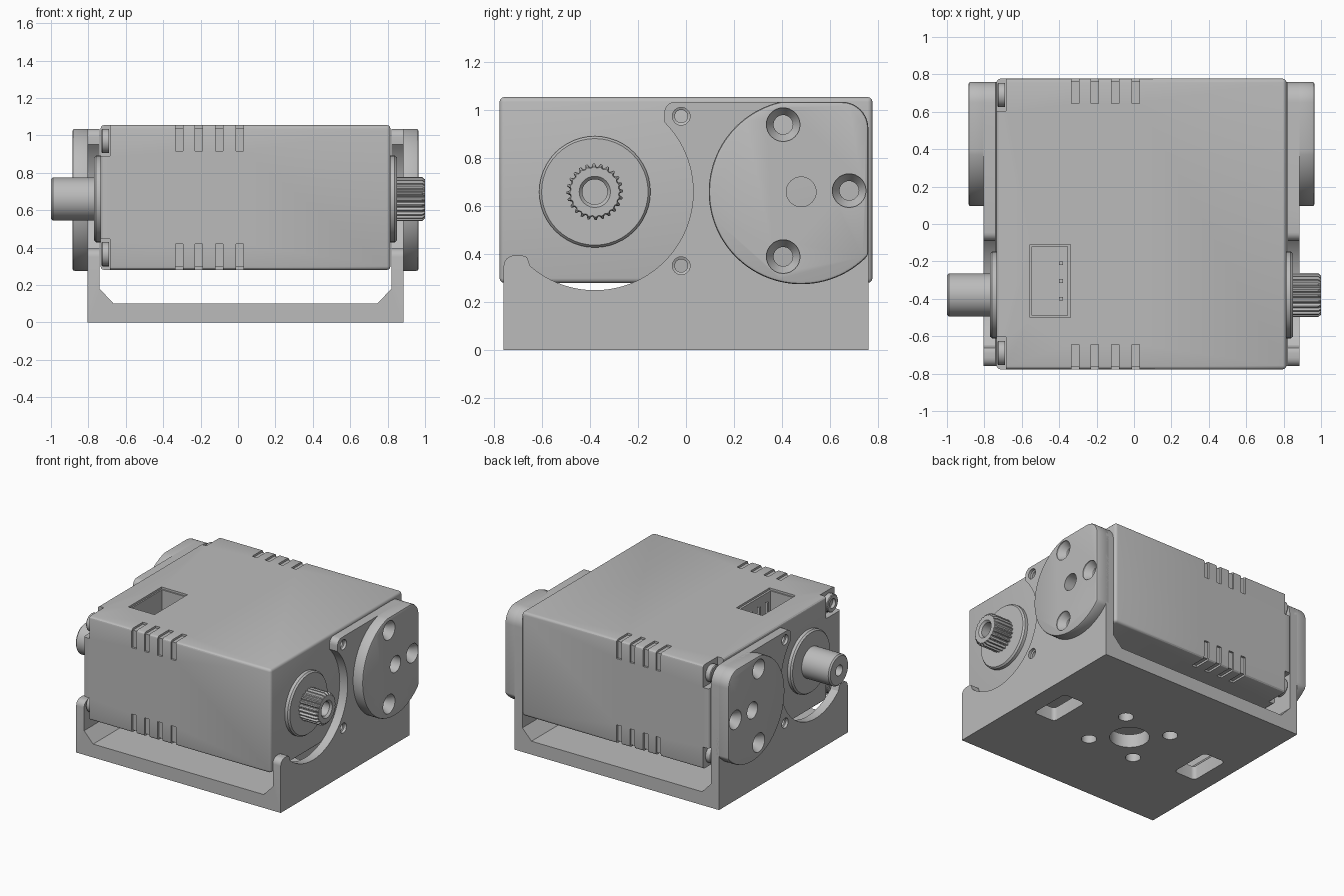
import bpy, bmesh, math
from mathutils import Vector

cube = bpy.data.objects.get("Cube")
if cube:
    bpy.data.objects.remove(cube, do_unlink=True)

grey = bpy.data.materials.new("light_grey")
grey.use_nodes = True
grey.diffuse_color = (0.5, 0.5, 0.5, 1)
grey.node_tree.nodes["Principled BSDF"].inputs["Base Color"].default_value = (0.5, 0.5, 0.5, 1)

MID = 0.04                  # symmetry plane of body and bracket
SHAFT = (-0.38, 0.66)       # y, z of the output axis
BOSS = (0.48, 0.66)         # y, z of the boss disc


def finish(name, bm):
    bmesh.ops.recalc_face_normals(bm, faces=bm.faces)
    mesh = bpy.data.meshes.new(name)
    bm.to_mesh(mesh)
    bm.free()
    mesh.materials.append(grey)
    obj = bpy.data.objects.new(name, mesh)
    bpy.context.scene.collection.objects.link(obj)
    return obj


def loft(name, rings):
    """Skin equal-length rings of points and cap both ends."""
    bm = bmesh.new()
    rows = [[bm.verts.new(p) for p in ring] for ring in rings]
    n = len(rows[0])
    for a, b in zip(rows, rows[1:]):
        for i in range(n):
            j = (i + 1) % n
            bm.faces.new((a[i], a[j], b[j], b[i]))
    bm.faces.new(rows[0])
    bm.faces.new(rows[-1])
    return finish(name, bm)


def prism(name, pts, axis, lo, hi):
    place = {"x": lambda u, v, w: (w, u, v),
             "y": lambda u, v, w: (u, w, v),
             "z": lambda u, v, w: (u, v, w)}[axis]
    return loft(name, [[place(u, v, w) for u, v in pts] for w in (lo, hi)])


def arc(c, r, a0, a1, n):
    angles = [math.radians(a0 + (a1 - a0) * i / n) for i in range(n + 1)]
    return [(c[0] + r * math.cos(a), c[1] + r * math.sin(a)) for a in angles]


def circle(c, r, n=48):
    return arc(c, r, 0, 360, n)[:-1]


def lathe(name, c, stations, n=48):
    """Turned part along x from (x, radius) stations."""
    return loft(name, [[(x, y, z) for y, z in circle(c, r, n)] for x, r in stations])


def box(name, lo, hi):
    (x0, y0, z0), (x1, y1, z1) = lo, hi
    return prism(name, [(x0, y0), (x1, y0), (x1, y1), (x0, y1)], "z", z0, z1)


def apply(obj, mod):
    with bpy.context.temp_override(object=obj, active_object=obj):
        bpy.ops.object.modifier_apply(modifier=mod.name)


def boolean(obj, cutter, operation="DIFFERENCE", keep=False):
    mod = obj.modifiers.new("cut", "BOOLEAN")
    mod.operation = operation
    mod.solver = "EXACT"
    mod.object = cutter
    apply(obj, mod)
    if not keep:
        bpy.data.objects.remove(cutter, do_unlink=True)


def bevel(obj, width, segments=2):
    mod = obj.modifiers.new("bevel", "BEVEL")
    mod.width = width
    mod.segments = segments
    mod.limit_method = "ANGLE"
    mod.angle_limit = math.radians(40)
    apply(obj, mod)


# Motor case with rounded edges
X0, X1, Y, Z0, Z1 = -0.735, 0.815, 0.777, 0.28, 1.055
case = box("motor_case", (X0, -Y, Z0), (X1, Y, Z1))
bevel(case, 0.02, 3)

# Short grooves across the four long edges
for x in (-0.315, -0.21, -0.1, 0.01):
    for s in (-1, 1):
        for z, zin in ((Z0, 0.42), (Z1, 0.915)):
            d = math.copysign(0.015, zin - z)
            y, yin = s * Y, s * 0.645
            e = s * 0.015
            pts = [(y + e, z - d), (yin, z - d), (yin, z + d),
                   (y - e, z + d), (y - e, zin), (y + e, zin)]
            boolean(case, prism("groove", pts, "x", x - 0.02, x + 0.02))

# Corner pockets with screw heads on the plain shaft end
for s in (-1, 1):
    for z, t in ((Z0, 1), (Z1, -1)):
        zs = sorted((z - 0.05 * t, z + 0.165 * t))
        ys = sorted((s * 0.605, s * 0.85))
        boolean(case, box("pocket", (-0.8, ys[0], zs[0]), (-0.685, ys[1], zs[1])))
        lathe("case_screw", (s * 0.69, z + 0.085 * t),
              [(-0.69, 0.065), (-0.725, 0.065), (-0.73, 0.06),
               (-0.73, 0.035), (-0.705, 0.035)], 24)

# Connector socket with pins
boolean(case, box("socket_rim", (-0.555, -0.5, 1.04), (-0.34, -0.11, 1.2)))
boolean(case, box("socket", (-0.545, -0.49, 0.85), (-0.355, -0.12, 1.2)))
for y in (-0.4, -0.305, -0.21):
    box("connector_pin", (-0.4, y - 0.01, 0.84), (-0.38, y + 0.01, 1.0))

# Collars and shafts
for side, s in (("left", 1), ("right", -1)):
    lathe(side + "_collar", SHAFT,
          [(MID + s * 0.76, 0.232), (MID + s * 0.798, 0.232),
           (MID + s * 0.81, 0.222), (MID + s * 0.81, 0.12)])
lathe("plain_shaft", SHAFT,
      [(-0.75, 0.115), (-0.99, 0.115), (-1.0, 0.105), (-1.0, 0.04), (-0.9, 0.04)])

TEETH = 24


def tooth_ring(x, outer, inner):
    pts = []
    for i in range(TEETH * 4):
        a = 2 * math.pi * i / (TEETH * 4)
        r = outer if i % 4 < 2 else inner
        pts.append((x, SHAFT[0] + r * math.cos(a), SHAFT[1] + r * math.sin(a)))
    return pts


loft("splined_shaft", [tooth_ring(x, a, b) for x, a, b in (
    (0.83, 0.118, 0.104), (0.985, 0.118, 0.104), (1.0, 0.104, 0.1),
    (1.0, 0.065, 0.065), (0.985, 0.052, 0.052), (0.9, 0.052, 0.052))])

# U bracket: front outline intersected with side outline
half = [(0.845, 0), (0.845, 1.035), (0.78, 1.035), (0.78, 0.18), (0.705, 0.1)]
u_shape = [(MID + x, z) for x, z in half] + [(MID - x, z) for x, z in reversed(half)]
bracket = prism("bracket", u_shape, "y", -0.9, 0.9)
side = [(-0.76, 0), (0.76, 0)]
side += arc((0.65, 0.925), 0.11, 0, 90, 10)
side += arc((-0.045, 0.99), 0.045, 90, 180, 6)
side += arc(SHAFT, 0.41, 45, -131, 48)
side += arc((-0.69, 0.34), 0.055, 60, 90, 3)
side += arc((-0.715, 0.35), 0.045, 90, 180, 6)
boolean(bracket, prism("side_outline", side, "x", -1.2, 1.2), "INTERSECT")

# Raised boss discs on the outside of both bracket arms
bosses = []
outline = arc(BOSS, 0.385, 103, 317, 60) + arc((0.65, 0.925), 0.11, 0, 90, 10)
outline = [(min(y, 0.76), min(z, 1.035)) for y, z in outline]
for name, s in (("left_boss", 1), ("right_boss", -1)):
    boss = prism(name, outline, "x", MID + s * 0.81, MID + s * 0.925)
    bevel(boss, 0.012)
    bosses.append((boss, s))

# Countersunk holes, pivot hole and small arm holes
for boss, s in bosses:
    for c in ((0.405, 0.94), (0.68, 0.665), (0.405, 0.39)):
        hole = lathe("hole", c, [(MID + s * x, r) for x, r in (
            (0.95, 0.07), (0.915, 0.07), (0.87, 0.04), (0.74, 0.04))], 32)
        boolean(boss, hole, keep=True)
        boolean(bracket, hole)
    hole = lathe("hole", BOSS, [(MID + s * 0.95, 0.062), (MID + s * 0.74, 0.062)], 32)
    boolean(boss, hole, keep=True)
    boolean(bracket, hole)
    for z in (0.975, 0.352):
        boolean(bracket, lathe("hole", (-0.02, z), [(MID + s * x, r) for x, r in (
            (0.9, 0.037), (0.825, 0.037), (0.82, 0.027), (0.74, 0.027))], 24))

# Mounting holes and slots through the base
mounts = [circle((MID, 0), 0.135)]
for sx in (-1, 1):
    mounts += [circle((MID + sx * 0.195, sy * 0.195), 0.052, 32) for sy in (-1, 1)]
    slot = []
    for k, (a, b) in enumerate(((1, 1), (-1, 1), (-1, -1), (1, -1))):
        slot += arc((MID + sx * 0.62 + a * 0.06, b * 0.13), 0.03, 90 * k, 90 * k + 90, 5)
    mounts.append(slot)
for pts in mounts:
    boolean(bracket, prism("hole", pts, "z", -0.1, 0.15))

# Smooth round surfaces, keep sharp edges
bpy.ops.object.select_all(action="DESELECT")
for obj in bpy.context.scene.objects:
    if obj.type == "MESH":
        obj.select_set(True)
        bpy.context.view_layer.objects.active = obj
bpy.ops.object.shade_smooth_by_angle(angle=math.radians(30))
